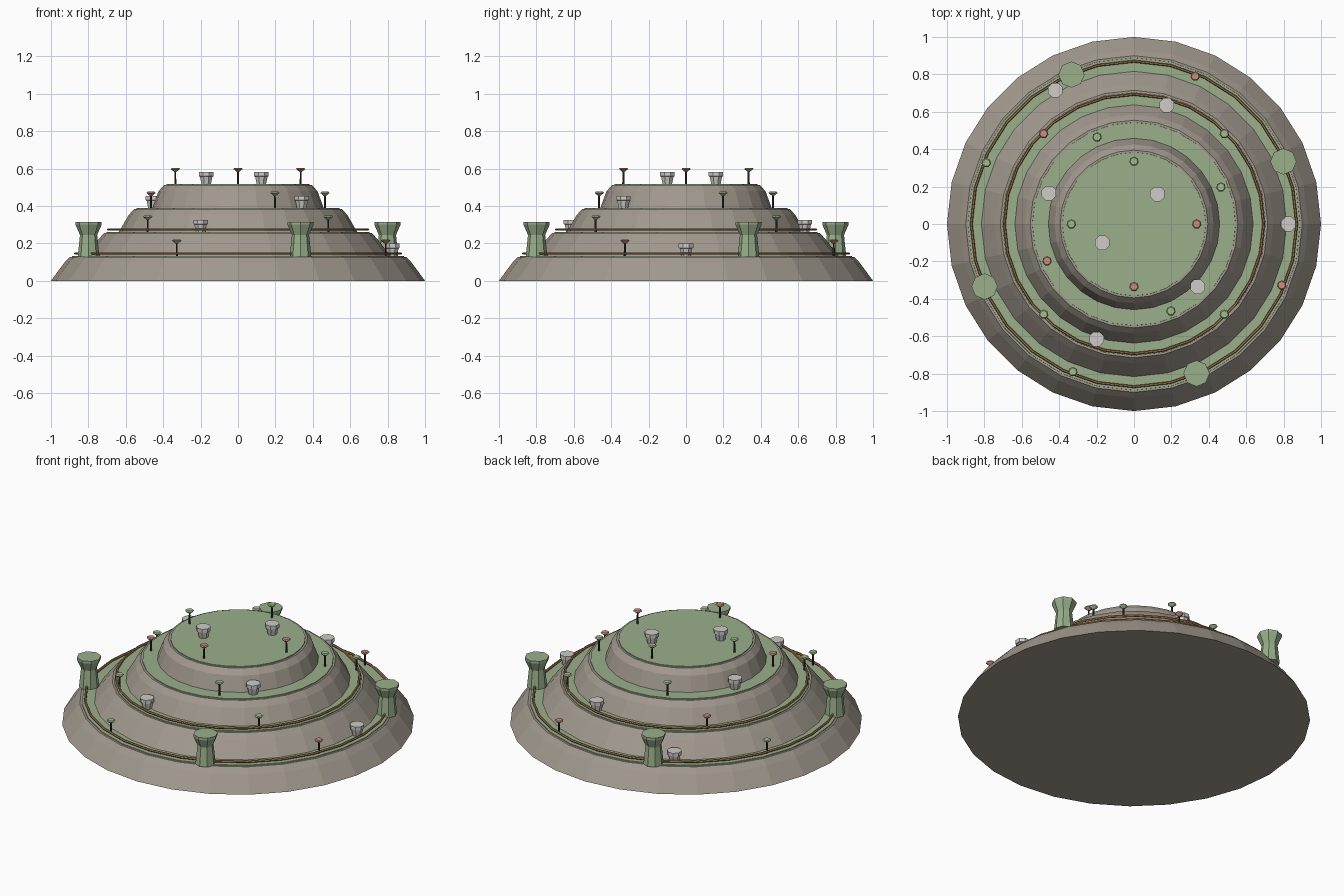
import bpy, bmesh, math

if "Cube" in bpy.data.objects:
    bpy.data.objects.remove(bpy.data.objects["Cube"])

def mat(name, r, g, b):
    m = bpy.data.materials.new(name)
    m.diffuse_color = (r, g, b, 1)
    m.use_nodes = True
    m.node_tree.nodes["Principled BSDF"].inputs["Base Color"].default_value = m.diffuse_color
    return m

STONE = mat("stone", .36, .32, .27)
GRASS = mat("grass", .32, .43, .26)
COPPER = mat("copper", .42, .20, .08)
STEM = mat("stem", .03, .035, .025)
CLAY = mat("pale_clay", .62, .60, .57)
PINK = mat("pink", .60, .27, .21)
LEAF = mat("leaf", .36, .52, .27)

def lathe(name, profile, sides, material, loc=(0, 0, 0), start=math.pi / 2):
    """Solid of revolution from (radius, z) points, with closed ends."""
    bm = bmesh.new()
    rings = []
    for r, z in profile:
        rings.append([bm.verts.new((r * math.cos(start + 2 * math.pi * i / sides),
                                    r * math.sin(start + 2 * math.pi * i / sides), z))
                      for i in range(sides)])
    for a, b in zip(rings, rings[1:]):
        for i in range(sides):
            j = (i + 1) % sides
            bm.faces.new((a[i], a[j], b[j], b[i]))
    bm.faces.new(rings[0][::-1])
    bm.faces.new(rings[-1])
    me = bpy.data.meshes.new(name)
    bm.to_mesh(me)
    bm.free()
    me.materials.append(material)
    ob = bpy.data.objects.new(name, me)
    ob.location = loc
    bpy.context.collection.objects.link(ob)
    return ob

# Stepped stone terraces with grass on each ledge
STEP = .128
TIERS = [(1.0, .90), (.82, .715), (.64, .555), (.46, .395)]
for i, (base, top) in enumerate(TIERS):
    z = i * STEP
    lathe(f"terrace_{i+1}", [(base, z), (top + .03, z + .095), (top, z + STEP)], 28, STONE)
    lathe(f"grass_{i+1}", [(top - .01, z + STEP - .01), (top - .012, z + STEP + .005)], 28, GRASS)

# Copper pipes running round the two lower ledges
for i, r in enumerate((.87, .693)):
    bpy.ops.mesh.primitive_torus_add(major_radius=r, minor_radius=.007, major_segments=28,
                                     minor_segments=6, location=(0, 0, (i + 1) * STEP + .018),
                                     rotation=(0, 0, math.pi / 2))
    ob = bpy.context.object
    ob.name = f"ring_pipe_{i+1}"
    ob.data.materials.append(COPPER)

# Four flared towers on the lowest ledge
for k in range(4):
    a = math.radians(22.7 + 90 * k)
    lathe(f"tower_{k+1}", [(.058, 0), (.046, .117), (.07, .172), (.07, .187)], 8, GRASS,
          (.866 * math.cos(a), .866 * math.sin(a), STEP))

# Planter pots: tier, x, y
POTS = [(4, .125, .16), (4, -.17, -.10), (3, -.455, .165), (3, .34, -.335),
        (2, .175, .635), (2, -.20, -.615), (1, -.42, .715), (1, .825, 0)]
for n, (t, x, y) in enumerate(POTS):
    lathe(f"pot_{n+1}", [(.027, .004), (.036, .045), (.042, .047), (.042, .07)],
          8, CLAY, (x, y, t * STEP), math.pi / 8)

# Flowers, four per tier: radius, first angle, which ones are pink
FLOWERS = [(.855, 67.5, (0, 3)), (.683, 45, (1,)), (.505, 23, (2,)), (.335, 0, (0, 3))]
for t, (r, a0, pinks) in enumerate(FLOWERS):
    for k in range(4):
        a = math.radians(a0 + 90 * k)
        loc = (r * math.cos(a), r * math.sin(a), (t + 1) * STEP)
        lathe(f"stem_{t+1}_{k+1}", [(.006, 0), (.005, .078)], 6, STEM, loc)
        lathe(f"bloom_{t+1}_{k+1}", [(.006, .07), (.026, .086), (.02, .092)], 7,
              PINK if k in pinks else LEAF, loc)
